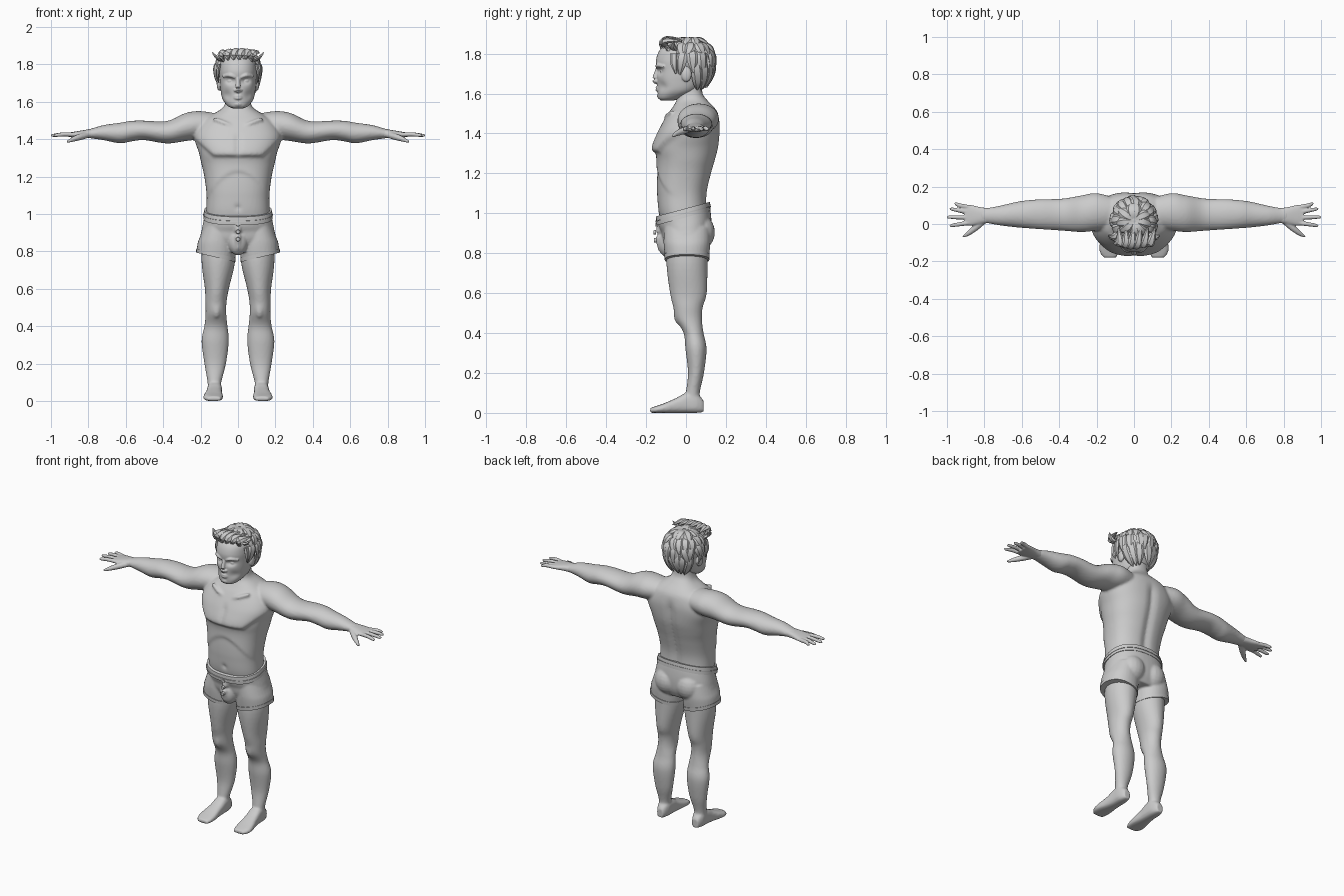
import bpy, bmesh, math, random
from mathutils import Vector, Matrix

random.seed(4)
grey = bpy.data.materials.new("plain grey")
grey.diffuse_color = (0.6, 0.6, 0.6, 1)


def spline(keys, n):
    """Catmull-Rom resampling of table rows."""
    rows = []
    for i in range(len(keys) - 1):
        a, b, c, d = (keys[max(i - 1, 0)], keys[i], keys[i + 1], keys[min(i + 2, len(keys) - 1)])
        for k in range(n):
            t = k / n
            rows.append([0.5 * (2 * q + (r - p) * t + (2 * p - 5 * q + 4 * r - s) * t * t
                                + (3 * q - p - 3 * r + s) * t ** 3) for p, q, r, s in zip(a, b, c, d)])
    return rows + [list(keys[-1])]


def skin(bm, rings):
    """Bridge rings of points and cap both ends."""
    vs = [[bm.verts.new(p) for p in r] for r in rings]
    n = len(vs[0])
    for a, b in zip(vs, vs[1:]):
        for i in range(n):
            bm.faces.new((a[i], a[(i + 1) % n], b[(i + 1) % n], b[i]))
    bm.faces.new(vs[0])
    bm.faces.new(vs[-1][::-1])


def loft(bm, axis, keys, n=5, sides=32, power=2.0, warp=None):
    """Rows are position along axis, two centres, two radii."""
    rings = []
    for pos, c1, c2, r1, r2 in spline(keys, n):
        ring = []
        for i in range(sides):
            a = 2 * math.pi * i / sides
            u, v = (math.copysign(abs(f) ** (2 / power), f) for f in (math.cos(a), math.sin(a)))
            u, v = c1 + r1 * u, c2 + r2 * v
            p = {'x': (pos, u, v), 'y': (u, pos, v), 'z': (u, v, pos)}[axis]
            ring.append(warp(*p) if warp else p)
        rings.append(ring)
    skin(bm, rings)


def tube(bm, pts, radii, flat=1.0, side=Vector((0, 0, 1)), sides=8, n=3):
    """Tapered tube; flat squeezes it along the side direction."""
    rows = spline([(*p, r) for p, r in zip(pts, radii)], n)
    rings = []
    for i, row in enumerate(rows):
        p = Vector(row[:3])
        d = Vector(rows[min(i + 1, len(rows) - 1)][:3]) - Vector(rows[max(i - 1, 0)][:3])
        u = d.cross(side).normalized()
        v = u.cross(d).normalized()
        rings.append([p + row[3] * (math.cos(a) * u + flat * math.sin(a) * v)
                      for a in (2 * math.pi * k / sides for k in range(sides))])
    skin(bm, rings)


def ball(bm, c, r):
    bmesh.ops.create_uvsphere(bm, u_segments=20, v_segments=12, radius=1,
                              matrix=Matrix.Translation(c) @ Matrix.Diagonal((*r, 1)))


def mirror(bm):
    g = bmesh.ops.duplicate(bm, geom=bm.verts[:] + bm.edges[:] + bm.faces[:])['geom']
    for v in g:
        if isinstance(v, bmesh.types.BMVert):
            v.co.x *= -1


def finish(bm, name, voxel=0, smooth=3, angle=35):
    bmesh.ops.recalc_face_normals(bm, faces=bm.faces)
    me = bpy.data.meshes.new(name)
    bm.to_mesh(me)
    bm.free()
    ob = bpy.data.objects.new(name, me)
    bpy.context.collection.objects.link(ob)
    me.materials.append(grey)
    if voxel:
        m = ob.modifiers.new("blend", 'REMESH')
        m.mode, m.voxel_size, m.use_smooth_shade = 'VOXEL', voxel, True
        if smooth:
            s = ob.modifiers.new("relax", 'SMOOTH')
            s.factor, s.iterations = 0.5, smooth
    else:
        bpy.ops.object.select_all(action='DESELECT')
        ob.select_set(True)
        bpy.context.view_layer.objects.active = ob
        bpy.ops.object.shade_smooth_by_angle(angle=math.radians(angle))
    return ob


def step(x):
    x = min(max(x, 0), 1)
    return x * x * (3 - 2 * x)


# --- body: limbs mirrored, then torso, blended together
bm = bmesh.new()
loft(bm, 'z', [(.9, .1, .01, .085, .1), (.75, .105, .005, .09, .103), (.6, .113, .012, .064, .092),
               (.53, .118, .01, .057, .074), (.47, .118, .014, .055, .066), (.4, .118, .038, .062, .05),
               (.32, .122, .05, .073, .053), (.2, .122, .05, .058, .04), (.1, .126, .034, .037, .035),
               (.04, .127, .035, .036, .04)])
loft(bm, 'y', [(.088, .125, .033, .022, .03), (.05, .125, .05, .037, .05), (0, .125, .05, .04, .05),
               (-.05, .128, .037, .043, .037), (-.11, .132, .024, .052, .024),
               (-.15, .133, .017, .05, .017), (-.18, .128, .012, .035, .012)], power=2.8)
ball(bm, (.115, -.035, .5), (.026, .027, .058))
loft(bm, 'x', [(.1, .06, 1.475, .08, .06), (.2, .065, 1.475, .1, .075), (.28, .055, 1.465, .098, .075),
               (.38, .05, 1.437, .086, .06), (.5, .052, 1.447, .08, .052), (.57, .052, 1.443, .075, .055),
               (.63, .05, 1.433, .068, .055), (.72, .045, 1.435, .052, .04), (.79, .045, 1.43, .04, .025),
               (.82, .045, 1.43, .04, .021)])
tube(bm, [(.025, -.098, 1.465), (.07, -.097, 1.485), (.13, -.07, 1.51)], [.01, .012, .01])
mirror(bm)


def chest(x, y, z):
    """Chest shelf, rib arch, navel and spine groove."""
    if y < 0:
        line = 1.32 + .09 * max(0, abs(x) - .13) / .1
        y += .02 * step((line - z) / .02) * step((z - 1.1) / .18)
        y += .007 * step((1.235 - 5 * x * x - z) / .02) * step((z - 1.0) / .15)
        y += .008 * math.exp(-(x / .012) ** 2) * step((z - 1.3) / .03) * step((1.45 - z) / .05)
        y += .012 * math.exp(-(x / .012) ** 2 - ((z - 1.035) / .012) ** 2)
    else:
        y -= .014 * math.exp(-(x / .025) ** 2) * step((1.5 - z) / .1)
    return x, y, z


loft(bm, 'z', [(1.66, 0, .02, .062, .06), (1.6, 0, .02, .066, .063), (1.565, 0, .03, .085, .078),
               (1.53, 0, .037, .14, .105), (1.5, 0, .035, .185, .125), (1.45, 0, .025, .222, .145),
               (1.4, 0, .012, .232, .158), (1.33, 0, -.005, .21, .168), (1.27, 0, -.01, .196, .158),
               (1.2, 0, -.017, .18, .145), (1.1, 0, -.022, .168, .128), (1, 0, -.014, .17, .122),
               (.92, 0, .005, .17, .118), (.84, 0, .01, .14, .09)],
     n=8, sides=80, power=2.4, warp=chest)
finish(bm, "body", .008, 3)

# --- hands
bm = bmesh.new()
loft(bm, 'x', [(.77, .045, 1.43, .038, .025), (.82, .045, 1.428, .045, .021), (.87, .046, 1.425, .055, .016),
               (.905, .048, 1.423, .054, .012)], power=2.4)
for base, tip, reach in ((.09, .108, .96), (.063, .08, .985), (.034, .037, .999), (.006, -.008, .985)):
    tube(bm, [(.88, base, 1.424), (.93, (base + tip) / 2, 1.426), (reach - .008, tip, 1.42), (reach, tip, 1.418)],
         [.012, .012, .009, .004])
tube(bm, [(.8, .02, 1.424), (.845, -.018, 1.412), (.885, -.05, 1.398), (.915, -.068, 1.385)],
     [.017, .018, .013, .006])
mirror(bm)
finish(bm, "hands", .005, 2)


# --- head with facial features
def face(x, y, z):
    if y < -.03:
        y += .02 * math.exp(-((abs(x) - .04) / .024) ** 2 - ((z - 1.712) / .016) ** 2)
        y += .012 * math.exp(-((abs(x) - .06) / .025) ** 2 - ((z - 1.635) / .025) ** 2)
    return x, y, z


bm = bmesh.new()
ball(bm, (.1, .002, 1.695), (.014, .026, .036))
tube(bm, [(.014, -.143, 1.73), (.045, -.14, 1.742), (.08, -.108, 1.735)], [.008, .011, .007])
ball(bm, (.04, -.113, 1.71), (.019, .016, .012))
ball(bm, (.013, -.143, 1.661), (.01, .013, .009))
mirror(bm)
loft(bm, 'z', [(1.565, 0, -.095, .03, .03), (1.578, 0, -.08, .055, .058), (1.615, 0, -.045, .083, .097),
               (1.67, 0, -.028, .094, .117), (1.72, 0, -.02, .098, .128), (1.77, 0, -.015, .1, .135),
               (1.82, 0, -.008, .092, .122), (1.86, 0, 0, .055, .08)], n=8, sides=64, power=2.3, warp=face)
tube(bm, [(0, -.135, 1.74), (0, -.148, 1.705), (0, -.156, 1.667), (0, -.138, 1.652)], [.01, .011, .014, .008], sides=12)
for z, r in ((1.631, .0065), (1.618, .0075)):
    tube(bm, [(-.033, -.128, 1.624), (0, -.146, z), (.033, -.128, 1.624)], [.004, r, .004])
ball(bm, (0, -.127, 1.588), (.026, .018, .016))
finish(bm, "head", .004, 2)

# --- hair: cap under layered, swept locks
bm = bmesh.new()
ball(bm, (0, .022, 1.775), (.112, .115, .1))
centre = Vector((0, .018, 1.77))


def scalp(th, phi, k):
    low = .105 if phi < math.pi / 2 else .17
    return centre + k * Vector((.114 * math.sin(phi) * math.sin(th), -.118 * math.sin(phi) * math.cos(th),
                                low * math.cos(phi)))


for start, end, count, limit in ((.1, .95, 9, 0), (.6, 1.5, 14, .75), (1.05, 2.0, 16, 1.15), (1.5, 2.5, 16, 1.75)):
    for i in range(count):
        th = -math.pi + 2 * math.pi * (i + .5) / count + random.uniform(-.1, .1)
        if abs(th) < limit:
            continue
        twist, length = random.uniform(-.3, .4), end + random.uniform(-.12, .1)
        pts = [scalp(th + twist * t * t, start + (length - start) * t, k)
               for t, k in ((0, .97), (.35, 1.05), (.7, 1.06), (1, random.uniform(1.03, 1.12)))]
        tube(bm, pts, [.014, .029, .024, .003], .42, scalp(th, (start + end) / 2, 1) - centre, sides=6)
# swept quiff along the hairline
for x in (-.075, -.045, -.015, .015, .045, .075):
    pts = [(x, -.105 + abs(x) * .3, 1.815), (x * 1.08 - .008, -.128 + abs(x) * .3, 1.85),
           (x * 1.1 + .008, -.095, 1.877 - abs(x) * .15), (x * 1.3 + .015, -.02, 1.876 - abs(x) * .2)]
    tube(bm, pts, [.01, .022, .024, .004], .6, Vector((0, -.6, .8)), sides=6)
# stray side tufts
for s in (-1, 1):
    tube(bm, [(s * .08, -.05, 1.82), (s * .112, -.07, 1.835), (s * .138, -.06, 1.865)], [.018, .018, .003], .5, sides=6)
    tube(bm, [(s * .1, -.06, 1.8), (s * .108, -.06, 1.75), (s * .103, -.05, 1.7)], [.02, .018, .004], .5,
         Vector((1, 0, 0)), sides=6)
finish(bm, "hair", angle=32)


# --- shorts, with bands sloping like the fabric
def waist_tilt(x, y, z):
    return x, y, z + .27 * y * step((z - .88) / .1)


def hem_tilt(x, y, z):
    return x, y, z + .24 * (x - .117) * step((.88 - z) / .08)


bm = bmesh.new()
loft(bm, 'z', [(.93, .1, .005, .085, .115), (.85, .112, .005, .1, .117), (.775, .119, .005, .102, .109)],
     power=2.2, warp=hem_tilt)
ball(bm, (.075, .065, .905), (.085, .08, .09))
mirror(bm)
loft(bm, 'z', [(1.01, 0, -.013, .176, .13), (.97, 0, -.006, .183, .13), (.92, 0, .002, .193, .127),
               (.87, 0, .003, .2, .12), (.825, 0, .003, .17, .1)], sides=48, power=2.3, warp=waist_tilt)
ball(bm, (0, -.09, .85), (.052, .05, .072))
tube(bm, [(0, -.128, .95), (0, -.136, .88), (0, -.125, .81)], [.015, .018, .012])
finish(bm, "shorts", .007, 2)

bm = bmesh.new()
loft(bm, 'z', [(1.025, 0, -.015, .18, .135), (1.002, 0, -.014, .183, .137), (.98, 0, -.012, .185, .136)],
     n=1, sides=48, power=2.35, warp=waist_tilt)
loft(bm, 'z', [(1.004, 0, -.014, .186, .14), (.998, 0, -.014, .186, .14)], n=1, sides=48, power=2.35, warp=waist_tilt)
finish(bm, "waistband")

bm = bmesh.new()
loft(bm, 'z', [(.79, .118, .005, .105, .114), (.768, .119, .005, .105, .112)], n=1, power=2.2, warp=hem_tilt)
mirror(bm)
finish(bm, "leg_hems")

# --- fly buttons
bm = bmesh.new()
for y, z in ((-.147, .945), (-.156, .905), (-.155, .865)):
    bmesh.ops.create_cone(bm, cap_ends=True, segments=14, radius1=.012, radius2=.01, depth=.012,
                          matrix=Matrix.Translation((0, y, z)) @ Matrix.Rotation(math.pi / 2, 4, 'X'))
finish(bm, "fly_buttons")
